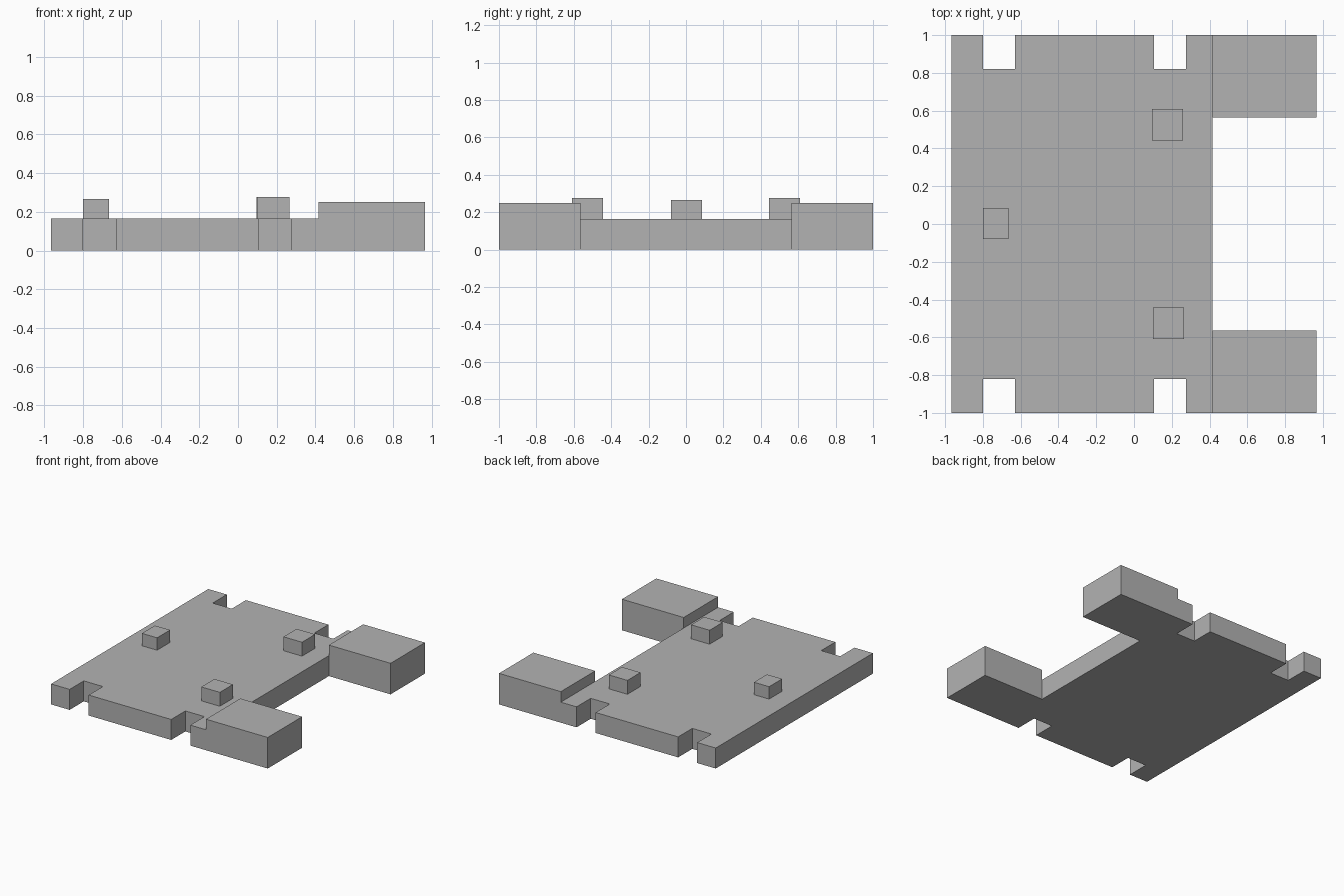
import bpy, bmesh
from mathutils import Vector

cube = bpy.data.objects.get("Cube")
if cube:
    bpy.data.objects.remove(cube, do_unlink=True)

grey = bpy.data.materials.new("plain_grey")
colour = (0.45, 0.45, 0.45, 1)
grey.diffuse_color = colour
grey.use_nodes = True
grey.node_tree.nodes["Principled BSDF"].inputs["Base Color"].default_value = colour

BACK, EDGE, TIP = -0.965, 0.415, 0.965   # plate and arm extents along x
SLAB, ARM = 0.165, 0.25                  # plate and arm heights
INNER, NOTCH = 0.563, 0.82               # arm inner side and notch depth in y


def add_object(name, bm):
    bmesh.ops.recalc_face_normals(bm, faces=bm.faces)
    mesh = bpy.data.meshes.new(name)
    bm.to_mesh(mesh)
    bm.free()
    mesh.materials.append(grey)
    obj = bpy.data.objects.new(name, mesh)
    bpy.context.collection.objects.link(obj)


def raise_faces(bm, faces, height):
    """Extrude a face region straight up, and return its new top faces."""
    geom = bmesh.ops.extrude_face_region(bm, geom=faces)["geom"]
    verts = [g for g in geom if isinstance(g, bmesh.types.BMVert)]
    bmesh.ops.translate(bm, verts=verts, vec=(0, 0, height))
    return [g for g in geom if isinstance(g, bmesh.types.BMFace)]


# Notched plate with two raised arms, as one solid
side = [(BACK, 1)]
for left, right in ((-0.80, -0.63), (0.105, 0.275)):
    side += [(left, 1), (left, NOTCH), (right, NOTCH), (right, 1)]
side += [(EDGE, 1), (EDGE, INNER)]
outline = side + [(x, -y) for x, y in reversed(side)]

bm = bmesh.new()
plate = [bm.verts.new((x, y, 0)) for x, y in outline]
floor = [bm.faces.new(plate)]
count = len(side)
for outer, inner, s in ((count - 2, count - 1, 1), (count + 1, count, -1)):
    tips = [bm.verts.new((TIP, s * y, 0)) for y in (INNER, 1)]
    floor.append(bm.faces.new([plate[outer], plate[inner]] + tips))
bmesh.ops.recalc_face_normals(bm, faces=floor)
bottom = bmesh.ops.duplicate(bm, geom=floor)["geom"]
tops = raise_faces(bm, floor, SLAB)
arms = [f for f in tops if f.calc_center_median().x > EDGE]
raise_faces(bm, arms, ARM - SLAB)
bmesh.ops.remove_doubles(bm, verts=bm.verts, dist=0.0001)
bmesh.ops.dissolve_limit(bm, angle_limit=0.01, verts=bm.verts, edges=bm.edges)
add_object("notched_base", bm)


# Small pegs standing on the plate
def peg(name, low, high):
    low, high = Vector(low), Vector(high)
    bm = bmesh.new()
    bmesh.ops.create_cube(bm, size=1)
    bmesh.ops.scale(bm, vec=high - low, verts=bm.verts)
    bmesh.ops.translate(bm, vec=(low + high) / 2, verts=bm.verts)
    add_object(name, bm)


peg("rear_peg", (-0.80, -0.08, SLAB), (-0.665, 0.085, 0.265))
peg("front_peg", (0.10, -0.61, SLAB), (0.265, -0.443, 0.277))
peg("back_peg", (0.095, 0.443, SLAB), (0.26, 0.61, 0.277))
